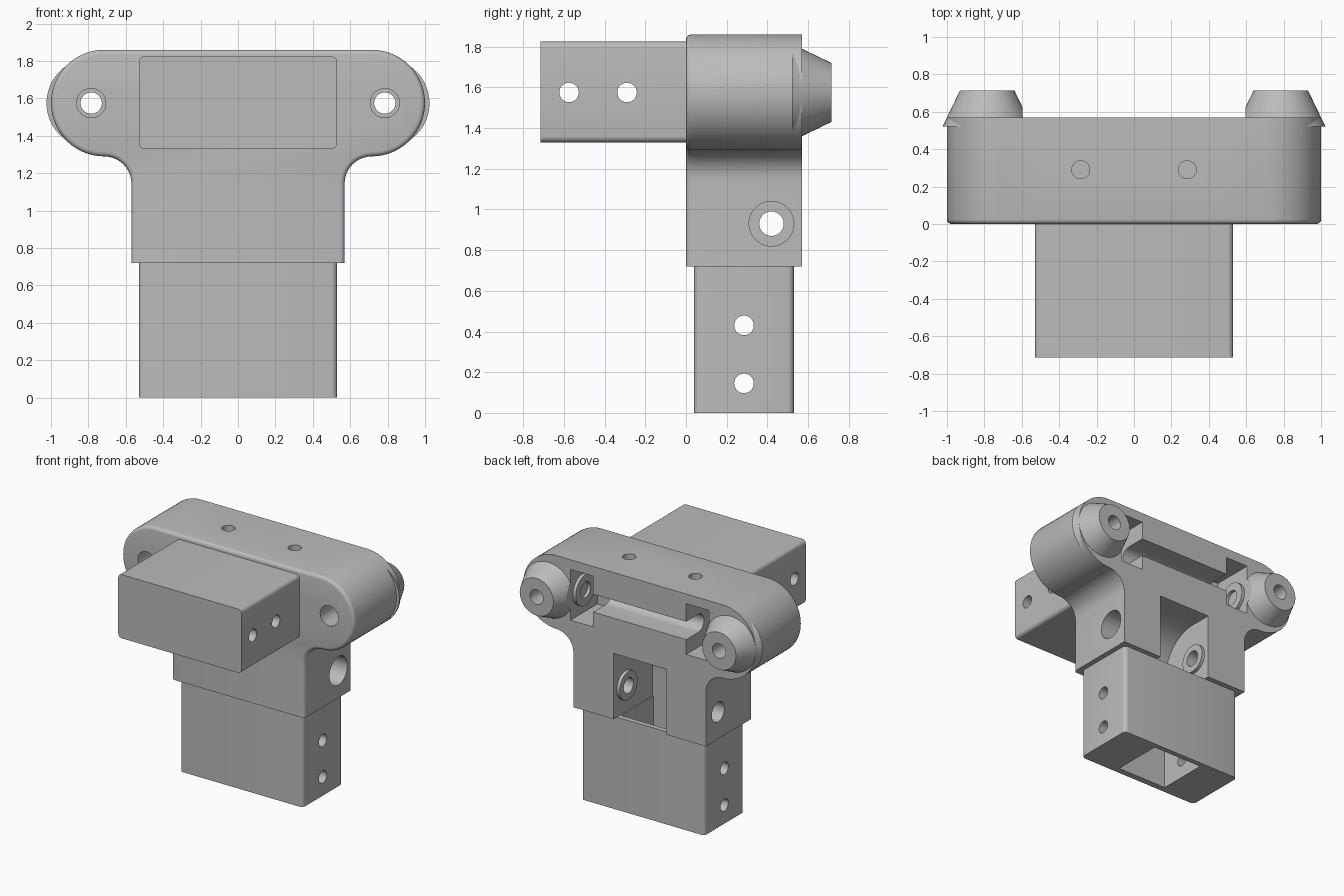
import bpy, bmesh, math
from mathutils import Matrix, Vector

if "Cube" in bpy.data.objects:
    bpy.data.objects.remove(bpy.data.objects["Cube"])

grey = bpy.data.materials.new("plain_grey")
grey.use_nodes = True
COLOUR = (0.5, 0.5, 0.5, 1)
grey.diffuse_color = COLOUR
grey.node_tree.nodes["Principled BSDF"].inputs["Base Color"].default_value = COLOUR


def finish(name, bm):
    bmesh.ops.recalc_face_normals(bm, faces=bm.faces)
    mesh = bpy.data.meshes.new(name)
    bm.to_mesh(mesh)
    bm.free()
    mesh.materials.append(grey)
    obj = bpy.data.objects.new(name, mesh)
    bpy.context.collection.objects.link(obj)
    return obj


def box(name, low, high, round_axis=None, radius=0.03):
    """Box between two corners, optionally rounding the edges along one axis."""
    low, high = Vector(low), Vector(high)
    bm = bmesh.new()
    bmesh.ops.create_cube(bm, size=1)
    for v in bm.verts:
        v.co = (low + high) / 2 + v.co * (high - low)
    if round_axis is not None:
        edges = [e for e in bm.edges
                 if abs((e.verts[0].co - e.verts[1].co)[round_axis]) > 1e-4]
        bmesh.ops.bevel(bm, geom=edges, offset=radius, segments=5,
                        profile=0.5, affect='EDGES')
    return finish(name, bm)


def rod(name, axis, start, end, r1, r2=None, sides=48):
    """Cylinder or cone along an axis, from start over to the end coordinate."""
    start = Vector(start)
    length = end - start[axis]
    turn = {0: Matrix.Rotation(math.pi / 2, 4, 'Y'),
            1: Matrix.Rotation(-math.pi / 2, 4, 'X'), 2: Matrix()}[axis]
    centre = start.copy()
    centre[axis] += length / 2
    bm = bmesh.new()
    bmesh.ops.create_cone(bm, cap_ends=True, segments=sides, radius1=r1,
                          radius2=r1 if r2 is None else r2, depth=length,
                          matrix=Matrix.Translation(centre) @ turn)
    return finish(name, bm)


def prism(name, axis, points, start, end):
    """Extrude a profile along x or y."""
    bm = bmesh.new()
    put = (lambda a, b: (start, a, b)) if axis == 0 else (lambda a, b: (a, start, b))
    face = bm.faces.new([bm.verts.new(put(a, b)) for a, b in points])
    new = bmesh.ops.extrude_face_region(bm, geom=[face])["geom"]
    for v in new:
        if isinstance(v, bmesh.types.BMVert):
            v.co[axis] = end
    return finish(name, bm)


def arc(cx, cz, r, a, b, steps):
    return [(cx + r * math.cos(math.radians(a + (b - a) * i / steps)),
             cz + r * math.sin(math.radians(a + (b - a) * i / steps)))
            for i in range(steps + 1)]


def apply_boolean(obj, tool, operation='DIFFERENCE'):
    mod = obj.modifiers.new("bool", 'BOOLEAN')
    mod.operation, mod.solver, mod.object = operation, 'EXACT', tool
    bpy.context.view_layer.objects.active = obj
    bpy.ops.object.modifier_apply(modifier=mod.name)
    bpy.data.objects.remove(tool)


def smooth(obj):
    bpy.ops.object.select_all(action='DESELECT')
    obj.select_set(True)
    bpy.context.view_layer.objects.active = obj
    bpy.ops.object.shade_smooth_by_angle(angle=math.radians(25))


BACK, ARM_Z, BORE_Y = 0.57, 1.575, 0.42

# T-shaped body with round arm ends and filleted inner corners
half = [(0.57, 0.72)] + arc(0.715, 1.145, 0.145, 180, 90, 10) + arc(0.715, ARM_Z, 0.285, -90, 90, 28)[1:]
body = prism("body", 1, half + [(-x, z) for x, z in reversed(half)], 0, BACK)
bm = bmesh.new()
bm.from_mesh(body.data)
front = [e for e in bm.edges if all(v.co.y < 1e-4 for v in e.verts)
         and any(v.co.z > 0.73 for v in e.verts)]
bmesh.ops.bevel(bm, geom=front, offset=0.025, segments=4, profile=0.5, affect='EDGES')
bm.to_mesh(body.data)
bm.free()

# Cone bosses on the back of the arms
for s in (-1, 1):
    apply_boolean(body, rod("cone_boss", 1, (s * 0.785, BACK - 0.05, ARM_Z), 0.715, 0.239, 0.145), 'UNION')

# Arm holes, pin holes, end slots and the shaft groove between them
for s in (-1, 1):
    apply_boolean(body, rod("cut", 1, (s * 0.785, -0.1, ARM_Z), 0.9, 0.057))
    apply_boolean(body, rod("cut", 1, (s * 0.785, -0.1, ARM_Z), 0.4, 0.078))
    apply_boolean(body, rod("cut", 2, (s * 0.285, 0.29, 1.4), 2, 0.048))
    x0, x1 = sorted((s * 0.4, s * 0.595))
    apply_boolean(body, box("cut", (x0, 0.24, 1.39), (x1, 0.8, 1.785)))
groove = [(0.8, ARM_Z - 0.07)] + arc(BORE_Y, ARM_Z, 0.07, 270, 90, 12) + [(0.8, ARM_Z + 0.07)]
apply_boolean(body, prism("cut", 0, groove, -0.5, 0.5))

# Roller pocket in the stem, rounded at its upper front
pocket = [(0.8, 0.6), (0.8, 1.23), (0.42, 1.23)] + arc(0.39, 0.93, 0.3, 90, 180, 14) + [(0.09, 0.6)]
apply_boolean(body, prism("cut", 0, pocket, -0.225, 0.225))

# Stem bore, wider on the left side
apply_boolean(body, rod("cut", 0, (-0.8, BORE_Y, 0.93), 0.8, 0.06))
apply_boolean(body, rod("cut", 0, (0.38, BORE_Y, 0.93), 0.8, 0.11))
apply_boolean(body, rod("cut", 0, (-0.8, BORE_Y, 0.93), -0.38, 0.077))
smooth(body)

# Raised washers around the bores
for s, side in ((-1, "right"), (1, "left")):
    for name, x, z, r in (("pocket_washer", 0.225, 0.93, 0.11), ("slot_washer", 0.595, ARM_Z, 0.12)):
        a, b = sorted((s * x, s * (x - 0.025)))
        washer = rod(f"{name}_{side}", 0, (a, BORE_Y, z), b, r)
        apply_boolean(washer, rod("cut", 0, (a - 0.1, BORE_Y, z), b + 0.1, 0.06))
        smooth(washer)

# Hollow lower post with cross holes
post = box("lower_post", (-0.53, 0.04, 0), (0.53, 0.53, 0.72), 2)
apply_boolean(post, box("cut", (-0.215, 0.09, -0.1), (0.215, 0.49, 0.9)))
for z in (0.145, 0.43):
    apply_boolean(post, rod("cut", 0, (-0.8, 0.285, z), 0.8, 0.048))
smooth(post)

# Solid front block with cross holes
block = box("front_block", (-0.53, -0.715, 1.33), (0.53, 0, 1.825), 1)
for y in (-0.575, -0.29):
    apply_boolean(block, rod("cut", 0, (-0.8, y, ARM_Z), 0.8, 0.048))
smooth(block)
